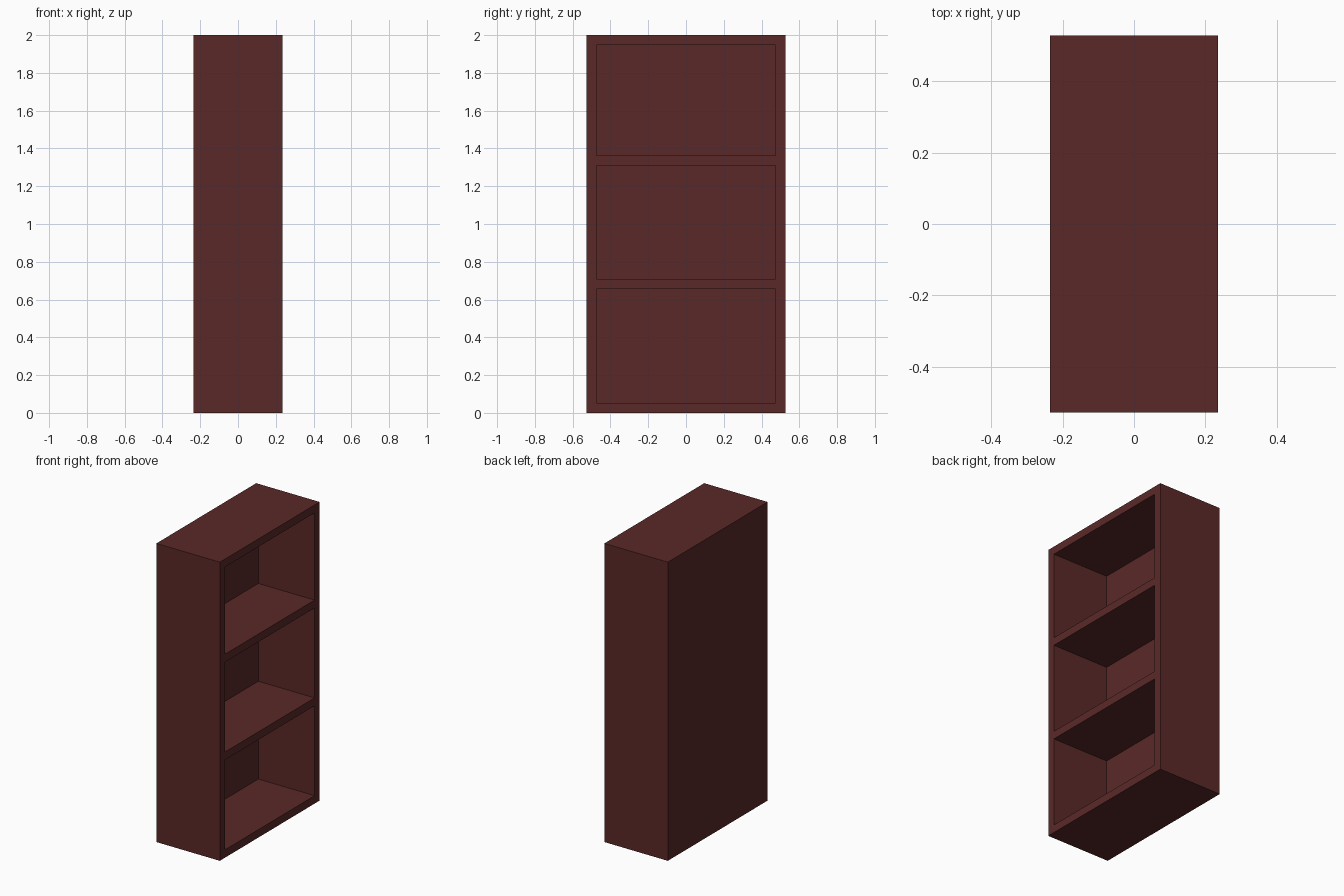
import bpy, bmesh
from mathutils import Matrix, Vector

if "Cube" in bpy.data.objects:
    bpy.data.objects.remove(bpy.data.objects["Cube"])

D, W, H, T = 0.47, 1.056, 2.0, 0.053   # depth, width, height, board thickness


def boxes(name, bounds):
    """One object made of axis-aligned boxes given as (low corner, high corner)."""
    bm = bmesh.new()
    for lo, hi in bounds:
        lo, hi = Vector(lo), Vector(hi)
        size = Matrix.Diagonal((*(hi - lo), 1))
        bmesh.ops.create_cube(bm, size=1, matrix=Matrix.Translation((lo + hi) / 2) @ size)
    mesh = bpy.data.meshes.new(name)
    bm.to_mesh(mesh)
    bm.free()
    obj = bpy.data.objects.new(name, mesh)
    bpy.context.collection.objects.link(obj)
    return obj


# Solid bookcase block, open side faces +x
case = boxes("bookcase", [((-D / 2, -W / 2, 0), (D / 2, W / 2, H))])

# Three compartments, leaving sides, back and shelves one board thick
levels = [(T, 0.655), (0.708, 1.31), (1.363, H - T)]
cutter = boxes("compartment_cutter", [
    ((-D / 2 + T, -W / 2 + T, lo), (D / 2 + 0.1, W / 2 - T, hi)) for lo, hi in levels])
cutter.hide_render = True

# Carve the compartments, then discard the cutter
mod = case.modifiers.new("compartments", 'BOOLEAN')
mod.operation = 'DIFFERENCE'
mod.solver = 'EXACT'
mod.object = cutter
bpy.context.view_layer.objects.active = case
case.select_set(True)
bpy.ops.object.modifier_apply(modifier=mod.name)
bpy.data.objects.remove(cutter, do_unlink=True)

# Dark red-brown wood
wood = bpy.data.materials.new("dark_wood")
wood.diffuse_color = (0.1, 0.022, 0.021, 1)
wood.use_nodes = True
wood.node_tree.nodes["Principled BSDF"].inputs["Base Color"].default_value = wood.diffuse_color
case.data.materials.clear()
case.data.materials.append(wood)
